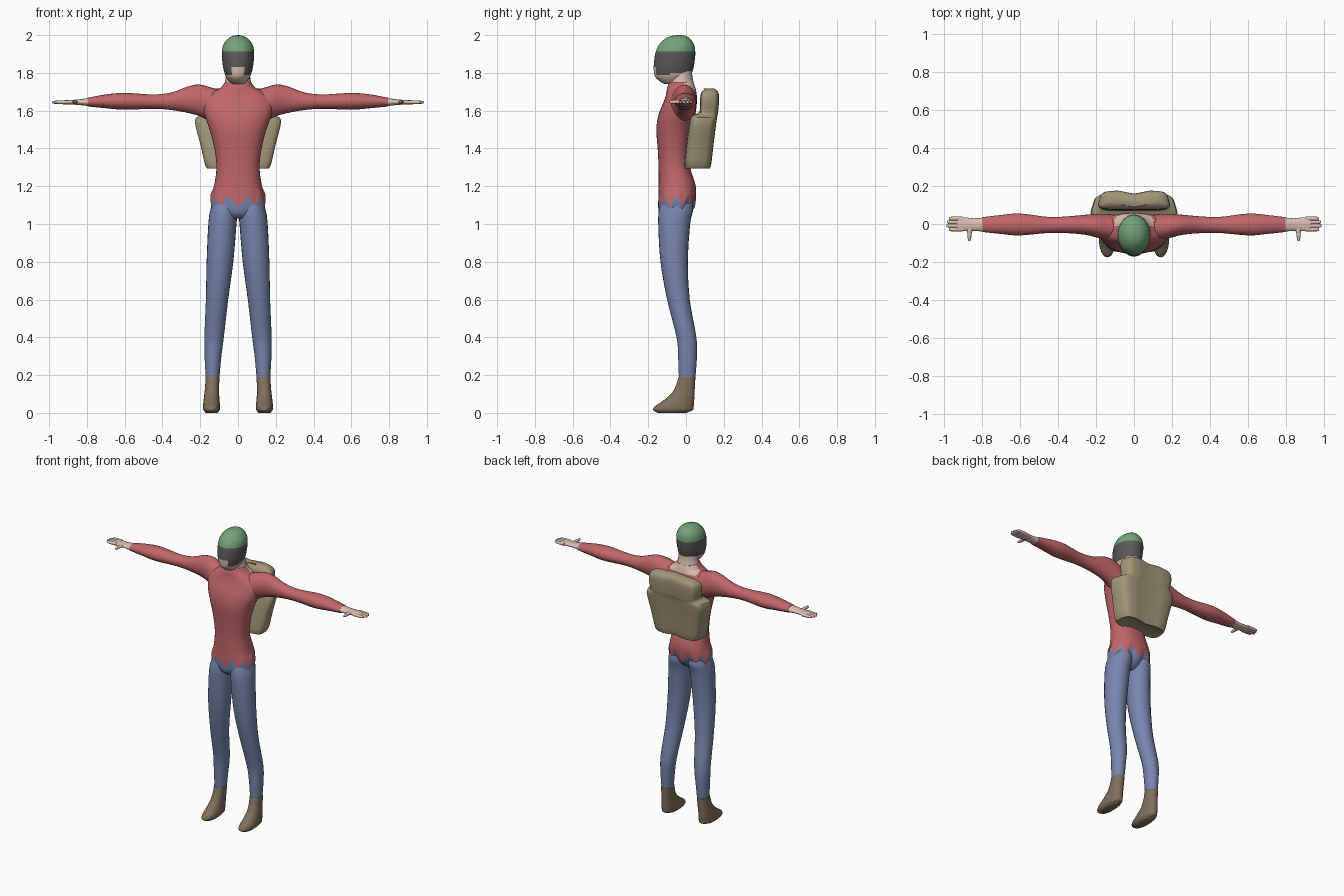
import bpy, bmesh, math


def material(name, rgb):
    m = bpy.data.materials.new(name)
    m.diffuse_color = (*rgb, 1)
    return m


RED = material("red_shirt", (0.53, 0.133, 0.14))
BLUE = material("blue_trousers", (0.187, 0.238, 0.42))
BROWN = material("brown_boots", (0.214, 0.16, 0.107))
GREEN = material("green_cap", (0.18, 0.36, 0.196))
DARK = material("dark_grey", (0.1, 0.1, 0.1))
SKIN = material("skin", (0.70, 0.51, 0.43))
TAN = material("tan_canvas", (0.35, 0.305, 0.185))

AXES = {"x": (0, 1, 2), "y": (1, 0, 2), "z": (2, 0, 1)}


def smooth_rows(rows, steps):
    """Catmull-Rom interpolation between cross-sections."""
    out = []
    for i in range(len(rows) - 1):
        p0, p1 = rows[max(i - 1, 0)], rows[i]
        p2, p3 = rows[i + 1], rows[min(i + 2, len(rows) - 1)]
        for s in range(steps):
            u = s / steps
            out.append([0.5 * (2 * b + (c - a) * u + (2 * a - 5 * b + 4 * c - d) * u * u
                               + (3 * b - a - 3 * c + d) * u ** 3)
                        for a, b, c, d in zip(p0, p1, p2, p3)])
    out.append(list(rows[-1]))
    return out


def loft(name, axis, rows, mats, rule=None, sides=24, steps=4, power=2.0,
         mirror=False, warp=None, angle=60):
    """Skin rows of (position, min a, max a, min b, max b) along an axis."""
    bm = bmesh.new()
    rings = []
    t_ax, a_ax, b_ax = AXES[axis]
    for t, a0, a1, b0, b1 in smooth_rows(rows, steps):
        ring = []
        for i in range(sides):
            ang = 2 * math.pi * i / sides
            c, s = math.cos(ang), math.sin(ang)
            co = [0, 0, 0]
            co[t_ax] = t
            co[a_ax] = (a0 + a1) / 2 + (a1 - a0) / 2 * math.copysign(abs(c) ** (2 / power), c)
            co[b_ax] = (b0 + b1) / 2 + (b1 - b0) / 2 * math.copysign(abs(s) ** (2 / power), s)
            if warp:
                co = warp(co, i)
            ring.append(bm.verts.new(co))
        rings.append((t, ring))
    for (t0, r0), (t1, r1) in zip(rings, rings[1:]):
        for i in range(sides):
            j = (i + 1) % sides
            f = bm.faces.new((r0[i], r0[j], r1[j], r1[i]))
            if rule:
                f.material_index = rule((t0 + t1) / 2, f.calc_center_median())
    for t, ring in (rings[0], rings[-1]):
        f = bm.faces.new(ring)
        if rule:
            f.material_index = rule(t, f.calc_center_median())
    bmesh.ops.recalc_face_normals(bm, faces=bm.faces)
    me = bpy.data.meshes.new(name)
    bm.to_mesh(me)
    bm.free()
    for m in mats:
        me.materials.append(m)
    ob = bpy.data.objects.new(name, me)
    bpy.context.collection.objects.link(ob)
    bpy.ops.object.select_all(action="DESELECT")
    ob.select_set(True)
    bpy.context.view_layer.objects.active = ob
    bpy.ops.object.shade_smooth_by_angle(angle=math.radians(angle))
    if mirror:
        ob.modifiers.new("mirror", "MIRROR")
    return ob


def sym(*rows):
    """Rows symmetric in x: (z, half width, back and front y)."""
    return [(z, -h, h, y0, y1) for z, h, y0, y1 in rows]


# Torso: shirt with a jagged hem, trouser seat below it, bare nape at the top
HEM = 1.12


def hem_warp(co, i):
    x, y, z = co
    z += 0.03 * math.cos(math.pi * i / 2) * max(0, 1 - abs(z - HEM) / 0.08)
    return (x, y, z)


def torso_rule(t, c):
    if t < HEM:
        return 1
    return 2 if t > 1.70 and c.y > -0.01 and abs(c.x) < 0.1 else 0


loft("torso", "z", sym(
    (1.03, 0.095, -0.115, -0.02), (1.06, 0.132, -0.14, 0.015), (HEM, 0.146, -0.147, 0.047),
    (1.20, 0.127, -0.145, 0.052), (1.30, 0.114, -0.145, 0.022), (1.40, 0.125, -0.15, 0.02),
    (1.50, 0.15, -0.157, 0.035), (1.58, 0.178, -0.145, 0.05), (1.65, 0.185, -0.117, 0.058),
    (1.69, 0.15, -0.105, 0.056), (1.72, 0.095, -0.1, 0.05), (1.75, 0.07, -0.09, 0.04)),
    [RED, BLUE, SKIN], torso_rule, sides=40, power=2.3, warp=hem_warp)

# Trouser legs
loft("trouser_leg", "z", [
    (1.14, 0.02, 0.12, -0.12, 0.02), (1.08, 0.002, 0.145, -0.142, 0.038),
    (1.00, 0.008, 0.157, -0.147, 0.022), (0.80, 0.025, 0.166, -0.135, 0.01),
    (0.60, 0.052, 0.17, -0.1, 0.02), (0.40, 0.075, 0.178, -0.05, 0.055),
    (0.30, 0.088, 0.177, -0.042, 0.058), (0.19, 0.098, 0.171, -0.038, 0.05)],
    [BLUE], mirror=True)

# Boots
loft("boot", "z", [
    (0.19, 0.098, 0.172, -0.039, 0.05), (0.14, 0.1, 0.174, -0.055, 0.047),
    (0.10, 0.1, 0.178, -0.08, 0.045), (0.06, 0.097, 0.183, -0.127, 0.043),
    (0.035, 0.095, 0.185, -0.165, 0.041), (0.015, 0.097, 0.183, -0.174, 0.036),
    (0.0, 0.11, 0.17, -0.15, 0.0)], [BROWN], mirror=True, power=2.2)

# Sleeves running out of the shoulders
loft("sleeve", "x", [
    (0.08, -0.08, 0.045, 1.58, 1.705), (0.14, -0.085, 0.053, 1.545, 1.722),
    (0.20, -0.07, 0.053, 1.57, 1.738), (0.26, -0.056, 0.048, 1.587, 1.73),
    (0.35, -0.048, 0.04, 1.603, 1.697), (0.45, -0.047, 0.037, 1.61, 1.686),
    (0.60, -0.06, 0.055, 1.605, 1.694), (0.70, -0.052, 0.047, 1.613, 1.686),
    (0.795, -0.042, 0.036, 1.622, 1.668)], [RED], mirror=True)

# Hands: flat palm, four fingers and a thumb pointing forward
loft("palm", "x", [
    (0.79, -0.04, 0.034, 1.624, 1.667), (0.84, -0.036, 0.03, 1.63, 1.66),
    (0.88, -0.037, 0.034, 1.632, 1.657), (0.92, -0.038, 0.036, 1.633, 1.655),
    (0.935, -0.033, 0.031, 1.637, 1.65)], [SKIN], mirror=True)
for k, tip in enumerate((0.972, 0.984, 0.981, 0.97)):
    y = -0.028 + 0.0188 * k
    loft(f"finger_{k + 1}", "x", [
        (0.90, y - 0.011, y + 0.011, 1.634, 1.655), (tip - 0.015, y - 0.0105, y + 0.0105, 1.636, 1.653),
        (tip, y - 0.005, y + 0.005, 1.641, 1.648)], [SKIN], sides=10, mirror=True)
loft("thumb", "y", [
    (-0.01, 0.835, 0.885, 1.635, 1.655), (-0.04, 0.85, 0.876, 1.636, 1.656),
    (-0.075, 0.855, 0.873, 1.637, 1.655), (-0.09, 0.86, 0.869, 1.642, 1.65)],
    [SKIN], sides=10, mirror=True)

# Neck
loft("neck", "z", sym(
    (1.70, 0.08, -0.08, 0.045), (1.74, 0.072, -0.088, 0.042), (1.78, 0.064, -0.092, 0.034),
    (1.84, 0.06, -0.09, 0.03)), [SKIN])


# Head: green cap, dark band around the face, bare chin
def head_rule(t, c):
    if t > 1.912:
        return 0
    if c.y < -0.1 and abs(c.x) < 0.036 and t < 1.83:
        return 2
    return 1 if t > 1.785 + 0.12 * (c.y + 0.15) else 2


loft("head", "z", sym(
    (1.742, 0.03, -0.115, -0.04), (1.755, 0.046, -0.138, -0.01), (1.78, 0.064, -0.164, 0.02),
    (1.82, 0.077, -0.171, 0.038), (1.87, 0.084, -0.168, 0.047), (1.912, 0.085, -0.16, 0.049),
    (1.95, 0.077, -0.142, 0.043), (1.98, 0.055, -0.112, 0.022), (1.995, 0.03, -0.08, 0.0),
    (2.0, 0.006, -0.046, -0.034)), [GREEN, DARK, SKIN], head_rule, sides=40)


# Backpack: flares towards the top, narrower at the rear, dented down the middle
def pack_warp(co, i):
    x, y, z = co
    if y > 0.1:
        y -= 0.016 * max(0, 1 - abs(x) / 0.08)
    x *= 1 - 0.13 * max(0, min(1, (y - 0.06) / 0.1))
    return (x, y, z)


loft("backpack", "z", sym(
    (1.298, 0.15, 0.005, 0.12), (1.305, 0.172, -0.008, 0.132), (1.42, 0.2, 0.002, 0.146),
    (1.545, 0.23, 0.02, 0.162), (1.575, 0.2, 0.032, 0.167), (1.592, 0.19, 0.07, 0.17),
    (1.65, 0.2, 0.074, 0.175), (1.695, 0.19, 0.08, 0.172), (1.718, 0.14, 0.105, 0.15)),
    [TAN], sides=40, steps=3, power=5, warp=pack_warp, angle=40)
